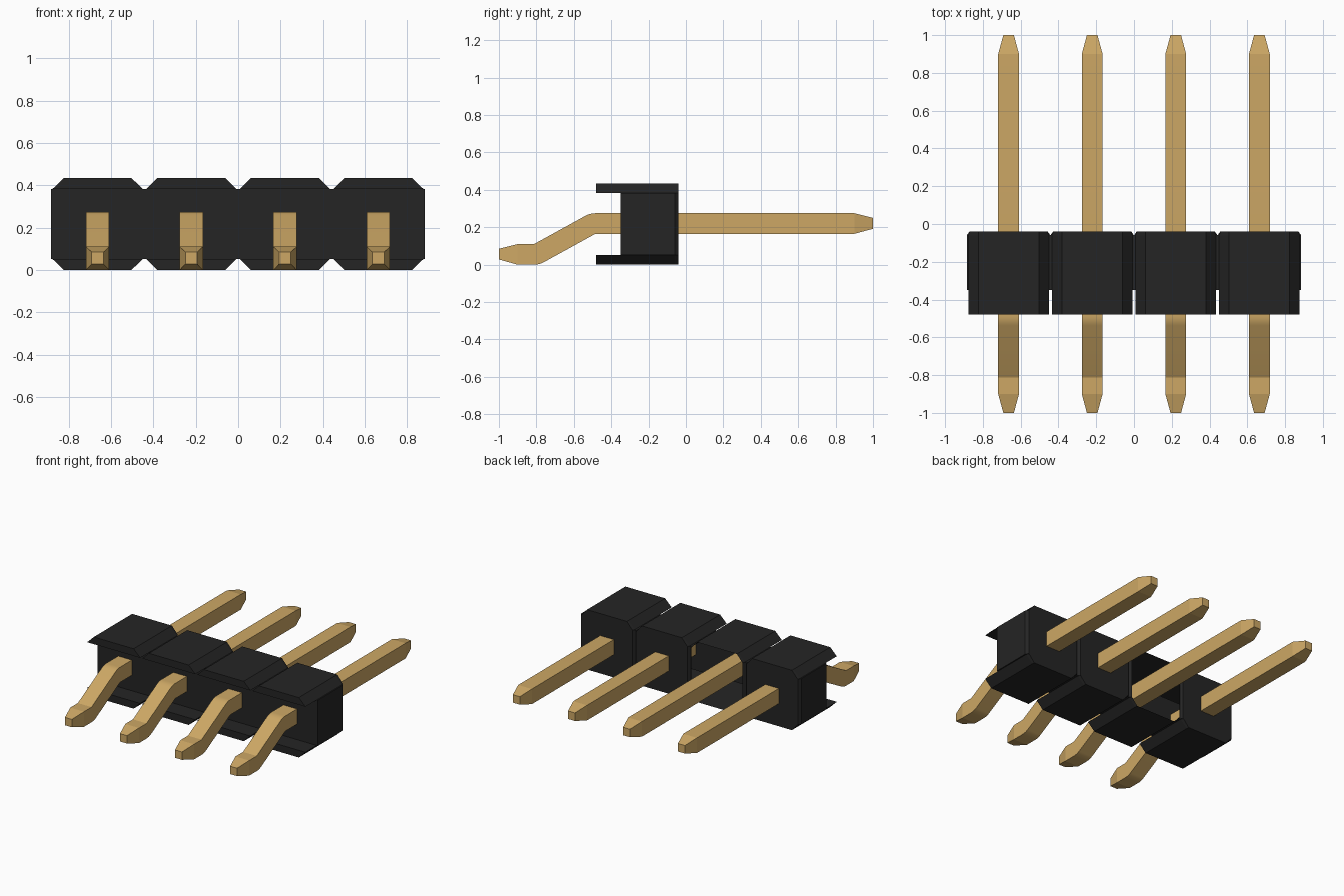
import bpy, bmesh, math

cube = bpy.data.objects.get("Cube")
if cube:
    bpy.data.objects.remove(cube, do_unlink=True)

PITCH = 0.4425
CENTRES = [(i - 1.5) * PITCH for i in range(4)]
OPEN_UNIT = 1          # this unit has no back plate
HEIGHT, LIP = 0.435, 0.052
FRONT, CORE, GROOVE, BACK = -0.48, -0.35, -0.06, -0.04


def material(name, rgb):
    m = bpy.data.materials.new(name)
    m.use_nodes = True
    m.diffuse_color = (*rgb, 1)
    m.node_tree.nodes["Principled BSDF"].inputs["Base Color"].default_value = (*rgb, 1)
    return m


def finish(bm, name, mat):
    bmesh.ops.remove_doubles(bm, verts=bm.verts, dist=0.0002)
    bmesh.ops.recalc_face_normals(bm, faces=bm.faces)
    me = bpy.data.meshes.new(name)
    bm.to_mesh(me)
    bm.free()
    me.materials.append(mat)
    ob = bpy.data.objects.new(name, me)
    bpy.context.collection.objects.link(ob)
    return ob


def bridge(bm, a, b, skip=()):
    n = len(a)
    for i in range(n):
        if i not in skip:
            j = (i + 1) % n
            bm.faces.new((a[i], a[j], b[j], b[i]))


def section(bm, cx, y, top, shoulder, side):
    """Chamfered outline of one housing unit, counter-clockwise from lower left."""
    low, high = LIP, HEIGHT - LIP
    right = [(top, 0), (shoulder, low), (side, low),
             (side, high), (shoulder, high), (top, HEIGHT)]
    pts = right + [(-x, z) for x, z in reversed(right)]
    return [bm.verts.new((cx + x, y, z)) for x, z in pts]


black = material("black plastic", (0.018, 0.018, 0.018))
gold = material("gold metal", (0.61, 0.39, 0.13))

# Housing: four chamfered units sharing one hollow shell
bm = bmesh.new()
for k, cx in enumerate(CENTRES):
    front = section(bm, cx, CORE, 0.16, 0.213, PITCH / 2)
    mid = section(bm, cx, GROOVE, 0.16, 0.213, PITCH / 2)
    back = section(bm, cx, BACK, 0.16, 0.205, 0.207)
    # side walls exist only at the two ends of the row
    skip = ([2] if k < 3 else []) + ([8] if k > 0 else [])
    bridge(bm, front, mid, skip)
    bridge(bm, mid, back)
    bm.faces.new(front[1:5] + front[7:11])
    if k != OPEN_UNIT:
        bm.faces.new(back)
    # upper and lower lips reaching forward of the core
    for ids in ((4, 5, 6, 7), (10, 11, 0, 1)):
        root = [front[i] for i in ids]
        edge = [bm.verts.new((v.co.x, FRONT, v.co.z)) for v in root]
        bridge(bm, root, edge)
        bm.faces.new(edge)
finish(bm, "housing", black)

# Pin path: each station is (upper y, upper z, lower y, lower z, half width)
T, W, TIP = 0.11, 0.055, 0.028
SLOPE, STEPS = math.radians(28.8), 4
upper_bend = (-0.485, 0.165)
lower_bend = (-0.813, T)
angles = [SLOPE * i / STEPS for i in range(STEPS + 1)]
stations = [(1, 0.25, 1, 0.192, TIP), (0.9, 0.275, 0.9, 0.165, W)]
for a in angles:
    y, z = upper_bend
    stations.append((y - T * math.sin(a), z + T * math.cos(a), y, z, W))
for a in reversed(angles):
    y, z = lower_bend
    stations.append((y, z, y + T * math.sin(a), z - T * math.cos(a), W))
stations += [(-0.9, T, -0.9, 0, W), (-1, 0.085, -1, 0.028, TIP)]


def make_pin(name, cx):
    bm = bmesh.new()
    rings = []
    for yu, zu, yl, zl, w in stations:
        rings.append([bm.verts.new(p) for p in (
            (cx - w, yu, zu), (cx + w, yu, zu), (cx + w, yl, zl), (cx - w, yl, zl))])
    for a, b in zip(rings, rings[1:]):
        bridge(bm, a, b)
    bm.faces.new(rings[0])
    bm.faces.new(rings[-1])
    ob = finish(bm, name, gold)
    # soften only the bends
    bpy.ops.object.select_all(action='DESELECT')
    ob.select_set(True)
    bpy.context.view_layer.objects.active = ob
    bpy.ops.object.shade_smooth_by_angle(angle=math.radians(10))


for k, cx in enumerate(CENTRES):
    make_pin(f"pin_{k + 1}", cx)
